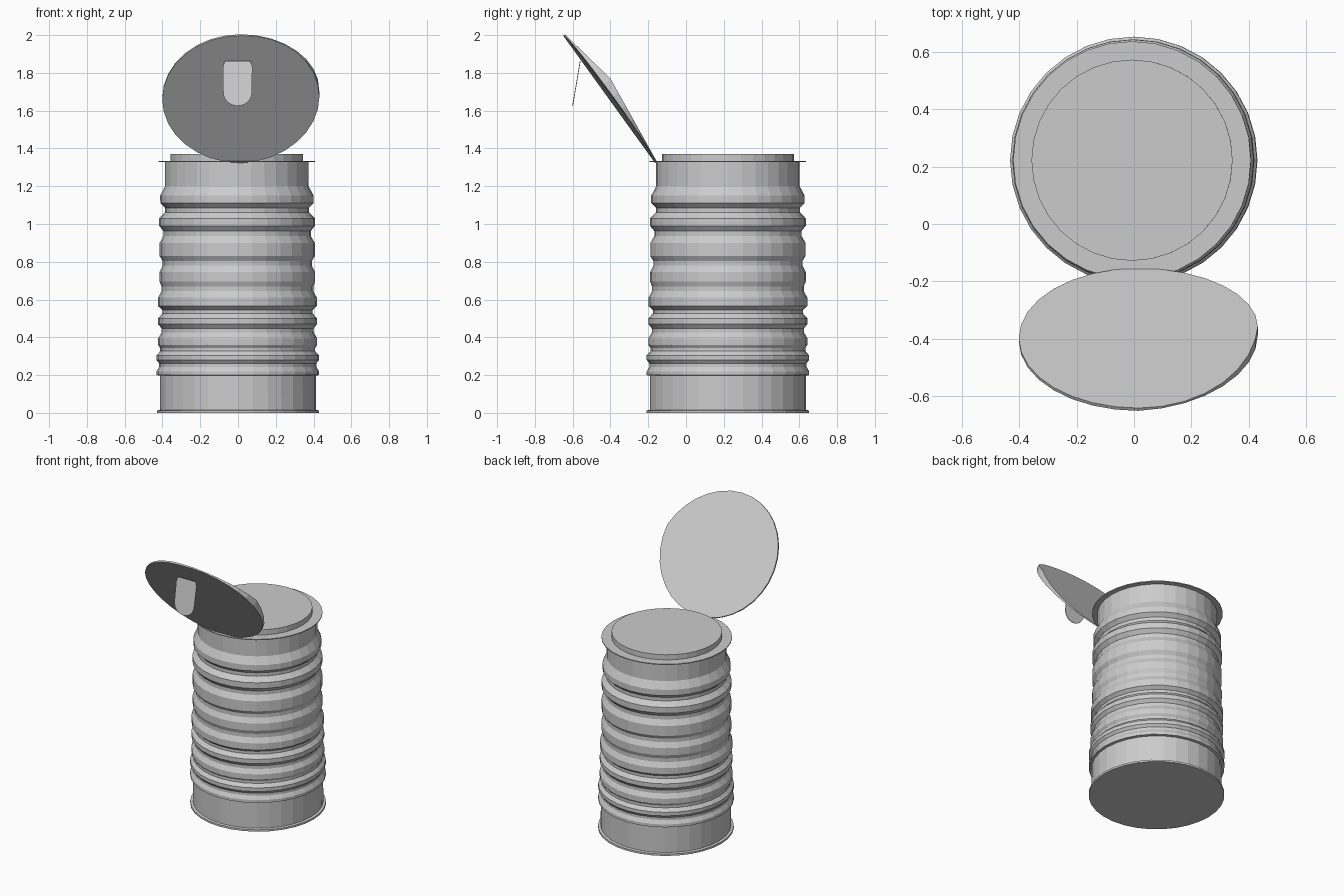
import bpy, bmesh, math
from mathutils import Vector

if "Cube" in bpy.data.objects:
    bpy.data.objects.remove(bpy.data.objects["Cube"])

SIDES = 32
CAN_Y = 0.222


def finish(bm, name):
    bmesh.ops.recalc_face_normals(bm, faces=bm.faces)
    mesh = bpy.data.meshes.new(name)
    bm.to_mesh(mesh)
    bm.free()
    ob = bpy.data.objects.new(name, mesh)
    bpy.context.collection.objects.link(ob)
    return ob


def skin(bm, rings):
    """Join rings of points with quads and cap both ends."""
    loops = [[bm.verts.new(p) for p in r] for r in rings]
    for a, b in zip(loops, loops[1:]):
        for i in range(len(a)):
            j = (i + 1) % len(a)
            bm.faces.new((a[i], a[j], b[j], b[i]))
    bm.faces.new(loops[0][::-1])
    bm.faces.new(loops[-1])


def turned(name, profile):
    bm = bmesh.new()
    rings = []
    for r, z in profile:
        rings.append([(-0.005 * z + r * math.cos(2 * math.pi * i / SIDES),
                       CAN_Y + r * math.sin(2 * math.pi * i / SIDES), z)
                      for i in range(SIDES)])
    skin(bm, rings)
    return finish(bm, name)


# Can body: foot rim, plain band, then ridges (bottom, top, ridge radius, groove radius above)
profile = [(0.43, 0), (0.43, 0.013), (0.413, 0.016), (0.413, 0.197)]
ridges = [(0.20, 0.22, 0.43, 0.416), (0.28, 0.305, 0.43, 0.41),
          (0.36, 0.395, 0.421, 0.403), (0.47, 0.50, 0.421, 0.398),
          (0.565, 0.61, 0.42, 0.402), (0.695, 0.745, 0.412, 0.395),
          (0.83, 0.90, 0.411, 0.39), (0.99, 1.03, 0.412, 0.382),
          (1.11, 1.15, 0.406, 0.38)]
for k, (lo, hi, r, groove) in enumerate(ridges):
    nxt = ridges[k + 1][0] if k + 1 < len(ridges) else 1.26
    gap = nxt - hi
    profile += [(r, lo), (r, hi), (groove, hi + 0.4 * gap)]
    if k + 1 < len(ridges):
        profile.append((groove, nxt - 0.3 * gap))
    else:
        profile[-1] = (groove, 1.20)
profile.append((0.38, 1.33))
turned("can_body", profile)

# Thin flange and raised contents at the mouth
turned("mouth_flange", [(0.414, 1.328), (0.414, 1.334)])
turned("can_contents", [(0.35, 1.325), (0.35, 1.37)])

# Opened lid: tilted disc with one buckled side
axis = Vector((0, -0.585, 0.811))
normal = Vector((0, 0.811, 0.585))
centre = Vector((0.015, -0.407, 1.66))
R = 0.416
front, back = [], []
for i in range(SIDES):
    a = 2 * math.pi * i / SIDES
    p = centre + Vector((R * math.cos(a), 0, 0)) + axis * (R * math.sin(a))
    tilt = 0.025 * max(0, math.cos(a))
    s = math.sin(a)
    t = (1 - s) / 0.8 if s > 0.2 else (1 + s) / 1.2
    buckle = 0.058 * t if math.cos(a) > 0 else 0
    front.append(p + normal * tilt)
    back.append(p + normal * (0.012 + buckle))
bm = bmesh.new()
skin(bm, [front, back])
finish(bm, "open_lid")

# Pull tab: thin rounded plate hanging from the lid
outline = [(0.078, 1.835), (0.068, 1.862), (-0.068, 1.862), (-0.078, 1.835)]
outline += [(0.076 * math.cos(a), 1.697 + 0.072 * math.sin(a))
            for a in (math.pi + math.pi * k / 12 for k in range(13))]
bm = bmesh.new()
skin(bm, [[(x - 0.002, -0.56 - (1.862 - z) * 0.17 + off, z) for x, z in outline]
          for off in (-0.002, 0.002)])
finish(bm, "pull_tab")
